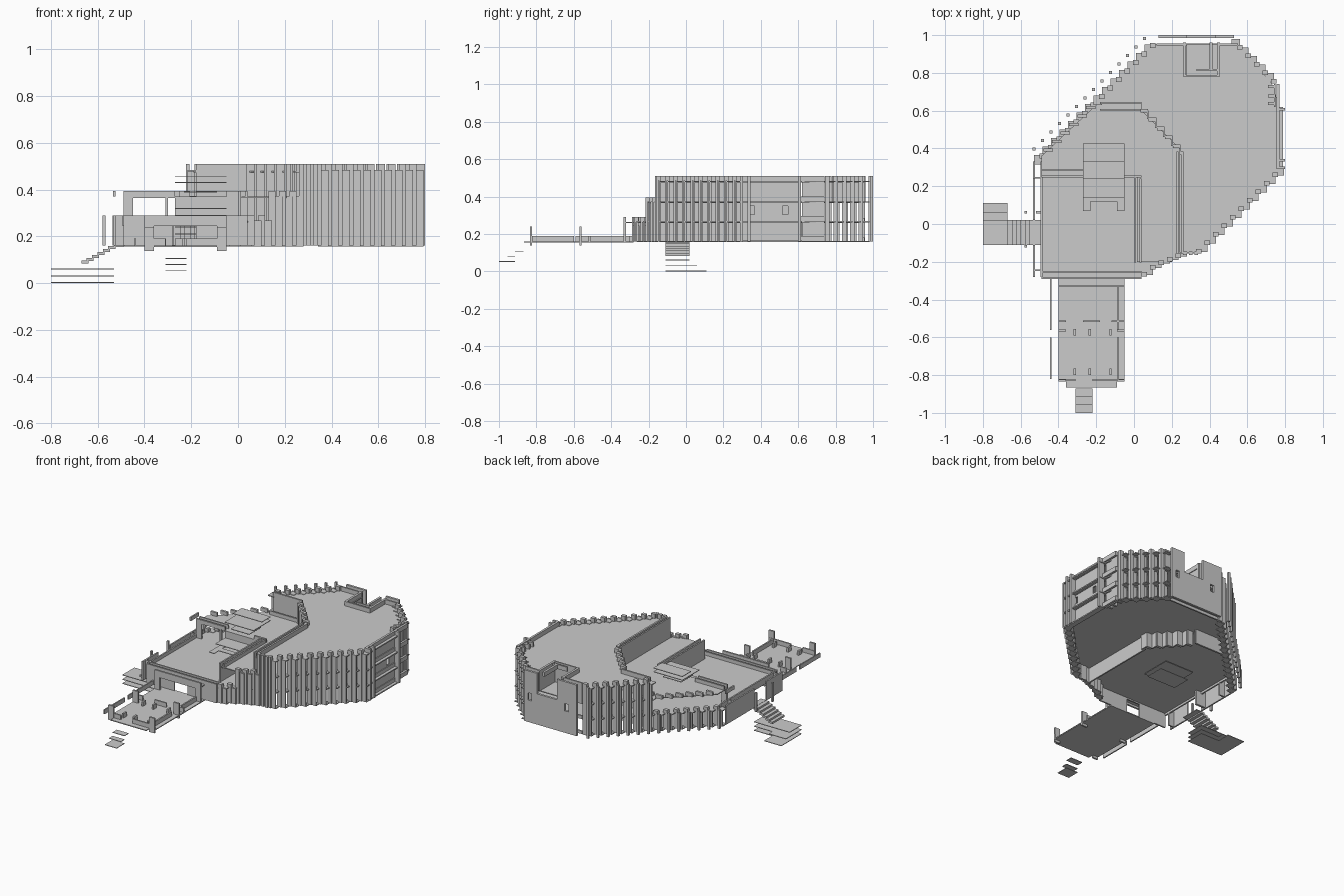
import bpy, bmesh

Z0, ZA, ZB, ZC = 0.16, 0.265, 0.37, 0.48     # storey levels
TA, TB, TC = 0.29, 0.395, 0.51               # parapet tops


def boxes(name, items):
    """One object out of many boxes (x0, x1, y0, y1, z0, z1)."""
    bm = bmesh.new()
    for x0, x1, y0, y1, z0, z1 in items:
        vs = bmesh.ops.create_cube(bm, size=1)["verts"]
        for v in vs:
            v.co = ((x0 + x1) / 2 + v.co.x * (x1 - x0),
                    (y0 + y1) / 2 + v.co.y * (y1 - y0),
                    (z0 + z1) / 2 + v.co.z * (z1 - z0))
    finish(name, bm)


def finish(name, bm):
    bmesh.ops.recalc_face_normals(bm, faces=bm.faces)
    me = bpy.data.meshes.new(name)
    bm.to_mesh(me)
    bm.free()
    bpy.context.collection.objects.link(bpy.data.objects.new(name, me))


def deck(name, pts, z, t=0.006):
    """Thin flat floor with its top at z."""
    bm = bmesh.new()
    f = bm.faces.new([bm.verts.new((x, y, z - t)) for x, y in pts])
    r = bmesh.ops.extrude_face_region(bm, geom=[f])
    for v in r["geom"]:
        if isinstance(v, bmesh.types.BMVert):
            v.co.z = z
    finish(name, bm)


def stepped(name, x, y, dx, dy, n, z1, z0=Z0, c=0.03, levels=(Z0, ZA, ZB, ZC), post=0.0):
    """Staircase-plan wall: ribs, a thin panel and a ledge per storey at each step."""
    items = []
    for i in range(n):
        px, py = x + dx * i, y + dy * i
        h = c / 2
        items.append((px - h, px + h, py - h * 0.8, py + h * 0.8, z0, z1))
        xa, xb = sorted((px, px + dx))
        ya, yb = sorted((py, py + dy))
        items.append((xa, xb, py - 0.004, py + 0.004, z0, z1 - 0.025))
        for z in levels:
            if z0 <= z < z1:
                items.append((xa, xb, ya, yb, z - 0.003, z + 0.003))
        if post:                                # free-standing outer post
            items.append((px - 0.052, px - 0.037, py + post, py + post + 0.015, z0, z1))
    boxes(name, items)


# --- decks: the lower floor runs under the whole building ---
tall = [(0.24, -0.15), (0.34, -0.15), (0.77, 0.28), (0.77, 0.6), (0.74, 0.73), (0.55, 0.95)]
tall_back = [(0.11, 0.95), (-0.19, 0.64)]
deck("lower_floor", [(-0.49, -0.28), (0.04, -0.28), (0.13, -0.2)] + tall + tall_back + [(-0.49, 0.36)], ZA)
deck("middle_floor", tall + tall_back + [(0.04, 0.64), (0.04, 0.6), (0.25, 0.4)], ZB)
deck("middle_terrace", [(-0.49, 0.25), (0.015, 0.25), (0.015, -0.2), (0.2, -0.2), (0.24, -0.15),
                        (0.25, 0.4), (0.04, 0.6), (0.04, 0.64), (-0.19, 0.64), (-0.49, 0.36)], ZB)
deck("upper_deck", tall + [(0.45, 0.95), (0.45, 0.79), (0.28, 0.79), (0.28, 0.95)] + tall_back
     + [(0.04, 0.64), (0.04, 0.6), (0.24, 0.4)], ZC)
boxes("sunken_balcony", [(0.26, 0.275, 0.78, 0.96, ZB, TC), (0.40, 0.415, 0.82, 0.96, ZC, TC),
                         (0.44, 0.455, 0.78, 0.96, ZB, TC), (0.27, 0.45, 0.78, 0.79, ZB, TC),
                         (0.33, 0.45, 0.81, 0.82, ZC, TC)])

# --- stepped outer walls ---
stepped("front_right_ribs", 0.343, -0.145, 0.045, 0.045, 10, TC)
stepped("back_right_ribs", 0.74, 0.755, -0.045, 0.045, 5, TC)
stepped("back_left_ribs_tall", 0.10, 0.945, -0.045, -0.045, 7, TC, post=0.03)
stepped("back_left_ribs_low", -0.215, 0.63, -0.045, -0.045, 7, TA, post=0.03)
stepped("front_ribs_low", 0.055, -0.265, 0.045, 0.035, 2, TA)
stepped("front_ribs_middle", 0.145, -0.205, 0.045, 0.018, 3, TB)
boxes("gallery_parapet", [(-0.215 - 0.045 * i - 0.04, -0.215 - 0.045 * i + 0.01,
                           0.61 - 0.045 * i, 0.625 - 0.045 * i, ZB, TB) for i in range(6)])

# --- front wall of the tall block ---
front = [(0.26, 0.35, -0.155, -0.147, Z0, TC)]
front += [(x, x + 0.02, -0.165, -0.145, Z0, TC) for x in (0.26, 0.29, 0.32)]
boxes("tall_front_wall", front)

# --- right wall: storey ledges, end ribs and windowed panel ---
side = [(0.755, 0.79, 0.29, 0.62, z - 0.004, z + 0.004) for z in (Z0, ZA, ZB, ZC)]
side += [(0.755, 0.77, 0.3, 0.74, z, z + 0.03) for z in (Z0, ZA, ZB, ZC)]
side += [(0.755, 0.8, y, y + 0.015, Z0, TC) for y in (0.29, 0.33, 0.60)]
side += [(0.71, 0.75, y, y + 0.015, Z0, TC) for y in (0.63, 0.67, 0.72)]
side += [(0.74, 0.748, 0.62, 0.74, Z0, TC)]
for ya, yb in ((0.30, 0.34), (0.365, 0.515), (0.545, 0.60)):
    side.append((0.758, 0.765, ya, yb, Z0, TC))
for ya, yb in ((0.34, 0.365), (0.515, 0.545)):
    side += [(0.758, 0.765, ya, yb, Z0, 0.305), (0.758, 0.765, ya, yb, 0.35, TC)]
boxes("right_wall", side)

# --- back panel with balcony opening and two small windows ---
back = []
for xa, xb, w in ((0.13, 0.28, 0.19), (0.43, 0.53, 0.47)):
    back += [(xa, w, 0.985, 1.0, Z0, TC), (w + 0.03, xb, 0.985, 1.0, Z0, TC),
             (w, w + 0.03, 0.985, 1.0, Z0, 0.31), (w, w + 0.03, 0.985, 1.0, 0.36, TC)]
back += [(0.28, 0.43, 0.985, 1.0, Z0, ZB)]
back += [(0.12, 0.54, 0.945, 0.955, z, z + 0.02) for z in (Z0, ZA)]
back += [(0.12, 0.28, 0.945, 0.955, ZB, TC), (0.45, 0.55, 0.945, 0.955, ZB, TC)]
boxes("back_panel", back)

# --- inner wall of the tall block, from the ground storey up ---
inner = [(0.225, 0.235, -0.155, 0.385, Z0, TC), (0.25, 0.262, -0.155, 0.385, ZC, TC),
         (-0.18, 0.04, 0.635, 0.647, Z0, TC), (-0.18, 0.05, 0.6, 0.61, ZB, TB)]
for i in range(5):
    x, y = 0.05 + 0.043 * i, 0.60 - 0.047 * i
    inner += [(x - 0.015, x + 0.025, y - 0.01, y + 0.01, Z0, TC),
              (x + 0.018, x + 0.028, y - 0.045, y, Z0, TC)]
boxes("upper_inner_wall", inner)

# --- inner wall between lower and middle terraces ---
boxes("middle_inner_wall", [
    (0.0, 0.01, -0.205, 0.25, ZA, TB), (0.03, 0.04, -0.205, 0.24, ZB, TB),
    (-0.27, 0.04, 0.245, 0.255, ZA, ZB), (-0.49, -0.27, 0.245, 0.257, ZB, TB),
    (-0.05, 0.04, 0.245, 0.257, ZB, TB), (-0.49, -0.27, 0.28, 0.29, ZB, TB),
    (-0.49, -0.45, 0.245, 0.26, ZA, ZB), (-0.31, -0.30, 0.245, 0.26, ZA, ZB)])

# --- terrace stairs (floating slabs) ---
def slab(x0, x1, y0, y1, z):
    return (x0, x1, y0, y1, z - 0.002, z + 0.002)

boxes("upper_stair", [slab(-0.27, -0.05, 0.33, 0.425, 0.455), slab(-0.27, -0.05, 0.24, 0.425, 0.43),
                      slab(-0.23, -0.09, 0.25, 0.38, 0.39)])
boxes("middle_stair", [slab(-0.27, -0.05, 0.14, 0.25, 0.32), slab(-0.23, -0.09, 0.12, 0.16, 0.29),
                       slab(-0.27, -0.23, 0.07, 0.2, 0.29), slab(-0.09, -0.05, 0.07, 0.2, 0.29)])
boxes("lower_stair", [slab(-0.27, -0.05, 0.07, 0.2, 0.21), slab(-0.27, -0.05, 0.04, 0.25, 0.24)])

# --- left wall with side entrance ---
boxes("left_wall", [
    (-0.535, -0.525, -0.28, -0.11, Z0, TA), (-0.535, -0.525, 0.02, 0.33, Z0, TA),
    (-0.495, -0.485, -0.28, 0.33, ZA - 0.02, TA), (-0.535, -0.525, 0.24, 0.33, ZB, TB),
    (-0.535, -0.485, -0.25, -0.24, Z0, TA), (-0.535, -0.485, 0.24, 0.25, Z0, TA),
    (-0.52, -0.45, 0.055, 0.07, Z0, ZA), (-0.58, -0.567, 0.055, 0.07, Z0, TA),
    (-0.58, -0.567, -0.125, -0.11, Z0, TA), (-0.53, -0.49, -0.11, 0.02, Z0 - 0.006, Z0)])

# --- side steps and landing ---
steps = [slab(-0.8, -0.67, -0.11, y, z) for y, z in ((0.11, 0.002), (0.06, 0.03), (0.02, 0.06))]
steps += [slab(-0.67, -0.53, -0.11, 0.02, z) for z in (0.002, 0.03, 0.06)]
steps += [(-0.67 + 0.023 * i, -0.64 + 0.023 * i, -0.11, 0.02, 0.083 + 0.0125 * i, 0.096 + 0.0125 * i)
          for i in range(6)]
boxes("side_steps", steps)

# --- front wall with door, below the lower terrace ---
boxes("front_wall", [
    (-0.49, -0.28, -0.29, -0.28, Z0, TA), (-0.18, 0.04, -0.29, -0.28, Z0, TA),
    (-0.28, -0.18, -0.29, -0.28, 0.25, TA), (-0.40, -0.05, -0.334, -0.28, ZA - 0.006, ZA),
    (-0.40, -0.05, -0.334, -0.322, ZA - 0.02, TA), (-0.40, -0.36, -0.334, -0.322, Z0, ZA),
    (-0.09, -0.05, -0.334, -0.322, Z0, ZA), (-0.49, 0.04, -0.26, -0.25, ZA, TA)])

# --- porch: slab, rails and posts ---
porch = [(-0.40, -0.05, -0.83, -0.28, Z0 - 0.006, Z0), (-0.36, -0.09, -0.865, -0.83, Z0 - 0.006, Z0),
         (-0.445, -0.437, -0.82, -0.6, Z0, 0.19), (-0.445, -0.437, -0.56, -0.29, Z0, 0.19),
         (-0.09, -0.08, -0.57, -0.3, Z0, 0.19), (-0.09, -0.08, -0.83, -0.6, Z0, 0.19),
         (-0.40, -0.31, -0.83, -0.82, Z0, 0.19), (-0.22, -0.05, -0.83, -0.82, Z0, 0.19),
         (-0.27, -0.18, -0.52, -0.51, Z0, 0.19), (-0.40, -0.36, -0.52, -0.51, Z0, 0.19),
         (-0.12, -0.05, -0.52, -0.51, Z0, 0.19)]
for y in (-0.835, -0.57):
    porch += [(-0.40, -0.36, y, y + 0.012, 0.138, 0.24), (-0.09, -0.05, y, y + 0.012, 0.138, 0.24)]
porch += [(x, x + 0.012, y, y + 0.035, Z0, 0.19) for x in (-0.32, -0.24, -0.13) for y in (-0.80, -0.59)]
boxes("porch", porch)

# --- front steps ---
boxes("front_steps", [slab(-0.31, -0.22, -1.0, -0.915, 0.053), slab(-0.31, -0.22, -0.955, -0.915, 0.08),
                      slab(-0.31, -0.22, -0.915, -0.87, 0.105)])
